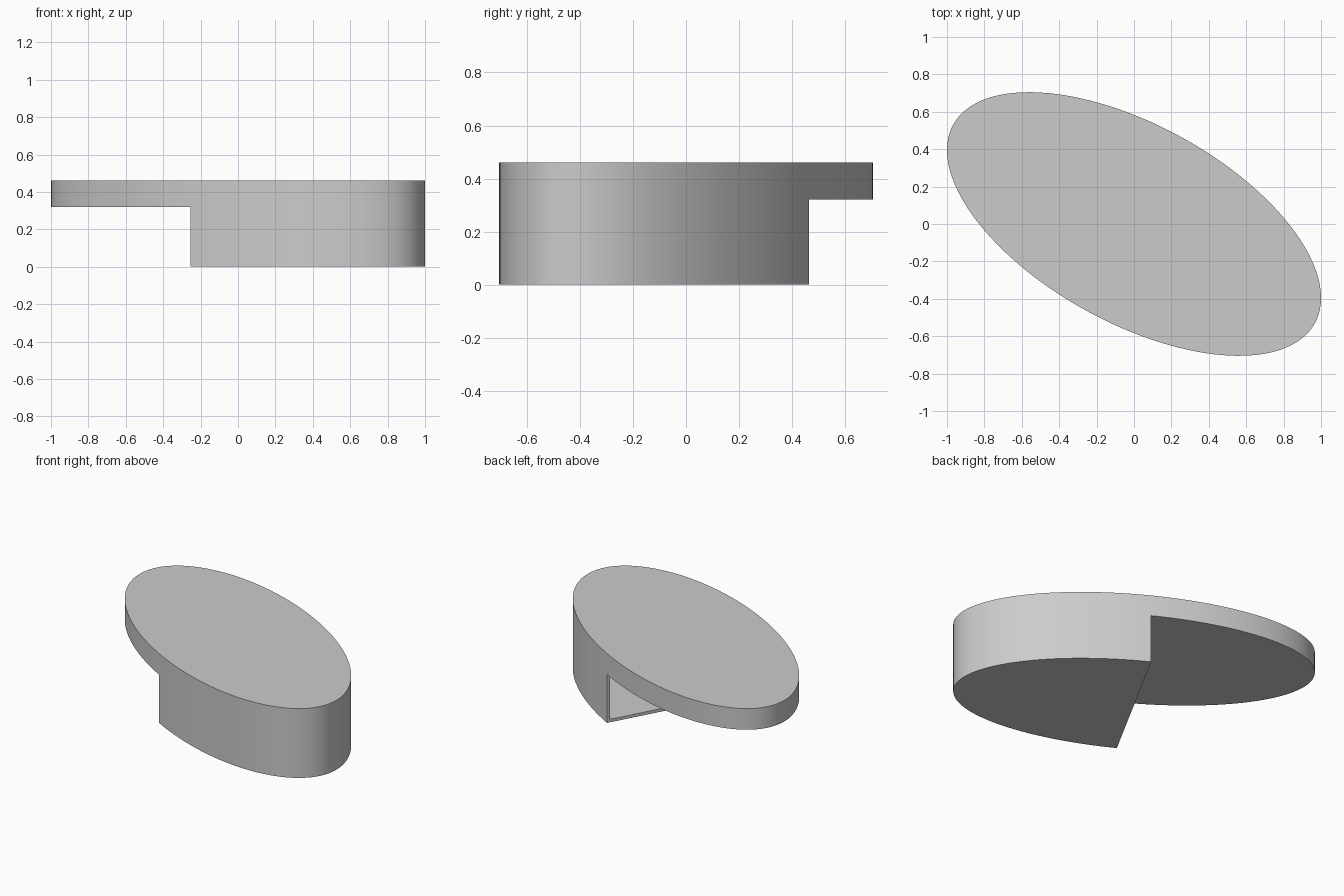
import bpy
import bmesh
from math import sin, cos, pi, radians

cube = bpy.data.objects.get("Cube")
if cube:
    bpy.data.objects.remove(cube, do_unlink=True)

MAJOR, MINOR = 1.103, 0.529      # ellipse half axes
TURN = radians(-28.75)           # heading of the long axis
UNDERSIDE, TOP = 0.32, 0.46      # slab heights
WALL = 0.02                      # shell thickness
STEPS = 128

grey = bpy.data.materials.new("light_grey")
grey.use_nodes = True
grey.diffuse_color = (0.6, 0.6, 0.6, 1)
grey.node_tree.nodes["Principled BSDF"].inputs["Base Color"].default_value = (0.6, 0.6, 0.6, 1)


def arc(a, b, start, end, count):
    return [(a * cos(t), b * sin(t))
            for t in (start + (end - start) * i / count for i in range(count + 1))]


def prism(name, outline, z0, z1):
    """Extrude an outline upwards and turn it to the long axis heading."""
    bm = bmesh.new()
    face = bm.faces.new([bm.verts.new((x, y, z0)) for x, y in outline])
    extruded = bmesh.ops.extrude_face_region(bm, geom=[face])["geom"]
    bmesh.ops.translate(bm, vec=(0, 0, z1 - z0),
                        verts=[v for v in extruded if isinstance(v, bmesh.types.BMVert)])
    bmesh.ops.recalc_face_normals(bm, faces=bm.faces)
    mesh = bpy.data.meshes.new(name)
    bm.to_mesh(mesh)
    bm.free()
    mesh.materials.append(grey)
    obj = bpy.data.objects.new(name, mesh)
    obj.rotation_euler.z = TURN
    bpy.context.collection.objects.link(obj)
    return obj


# Full oval slab
slab = prism("oval_slab", arc(MAJOR, MINOR, 0, 2 * pi, STEPS)[:-1], UNDERSIDE, TOP)

# Half oval base, hollow and open at its flat side
base = prism("half_base", arc(MAJOR, MINOR, -pi / 2, pi / 2, STEPS // 2), 0, UNDERSIDE)
inner = arc(MAJOR - WALL, MINOR - WALL, -pi / 2, pi / 2, STEPS // 2)
inner += [(-0.1, MINOR - WALL), (-0.1, WALL - MINOR)]
cutter = prism("base_hollow_cutter", inner, WALL, TOP)
cutter.hide_render = True
cutter.hide_viewport = True
hollow = base.modifiers.new("hollow", "BOOLEAN")
hollow.operation = "DIFFERENCE"
hollow.solver = "EXACT"
hollow.object = cutter

# Apply the cut, then smooth the curved walls
bpy.context.view_layer.update()
evaluated = base.evaluated_get(bpy.context.evaluated_depsgraph_get())
cut_mesh = bpy.data.meshes.new_from_object(evaluated)
base.modifiers.clear()
base.data = cut_mesh
bpy.data.objects.remove(cutter, do_unlink=True)

bpy.ops.object.select_all(action="DESELECT")
for obj in (slab, base):
    obj.select_set(True)
bpy.context.view_layer.objects.active = slab
bpy.ops.object.shade_smooth_by_angle(angle=radians(30))
